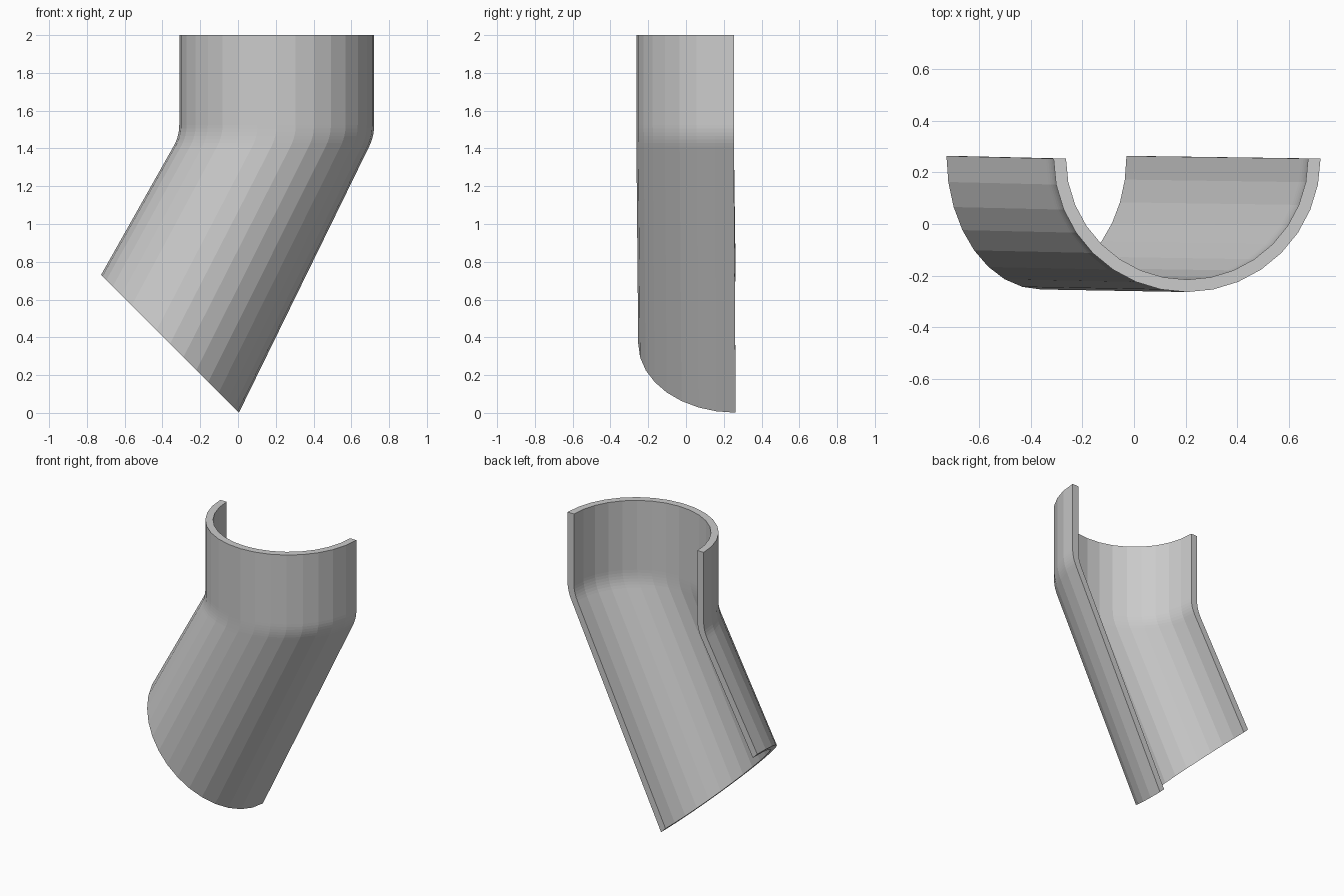
import bpy, bmesh
from math import pi, sin, cos
from mathutils import Vector

if "Cube" in bpy.data.objects:
    bpy.data.objects.remove(bpy.data.objects["Cube"])

SIDES = 16                 # facets around the half pipe
OUTER, INNER = 0.516, 0.468
BEND_STEPS = 6


def upper(r, a, z):
    """Point on the vertical half pipe."""
    return Vector((0.205 + r * cos(a), 0.253 + r * sin(a), z))


def mouth(r, a):
    """Point on the lower opening, a half circle tilted by 45 degrees."""
    k = r * cos(a) * 0.7071
    return Vector((-0.36 + k, 0.263 + r * sin(a), 0.366 - k))


def strip(r, a):
    """One lengthwise line: top, rounded bend, lower opening."""
    corner, end = upper(r, a, 1.465), mouth(r, a)
    p = corner + Vector((0, 0, 0.06))
    q = corner + (end - corner).normalized() * 0.06
    pts = [upper(r, a, 2.0)]
    for i in range(BEND_STEPS + 1):
        t = i / BEND_STEPS
        pts.append(p * (1 - t) ** 2 + corner * 2 * t * (1 - t) + q * t * t)
    return pts + [end]


bm = bmesh.new()
# Closed cross-section: outer arc forward, inner arc back
angles = [pi + pi * i / SIDES for i in range(SIDES + 1)]
loop = [(OUTER, a) for a in angles] + [(INNER, a) for a in reversed(angles)]
grid = [[bm.verts.new(co) for co in strip(r, a)] for r, a in loop]
n, m = len(grid), len(grid[0])

# Outer wall, inner wall and the two long rims
for i in range(n):
    g, h = grid[i], grid[(i + 1) % n]
    for j in range(m - 1):
        bm.faces.new((g[j], g[j + 1], h[j + 1], h[j]))

# Top and bottom end rims
for j in (0, m - 1):
    for i in range(SIDES):
        bm.faces.new((grid[i][j], grid[i + 1][j],
                      grid[n - 2 - i][j], grid[n - 1 - i][j]))

bmesh.ops.recalc_face_normals(bm, faces=bm.faces)
mesh = bpy.data.meshes.new("bent_half_pipe")
bm.to_mesh(mesh)
bm.free()
pipe = bpy.data.objects.new("bent_half_pipe", mesh)
bpy.context.collection.objects.link(pipe)
